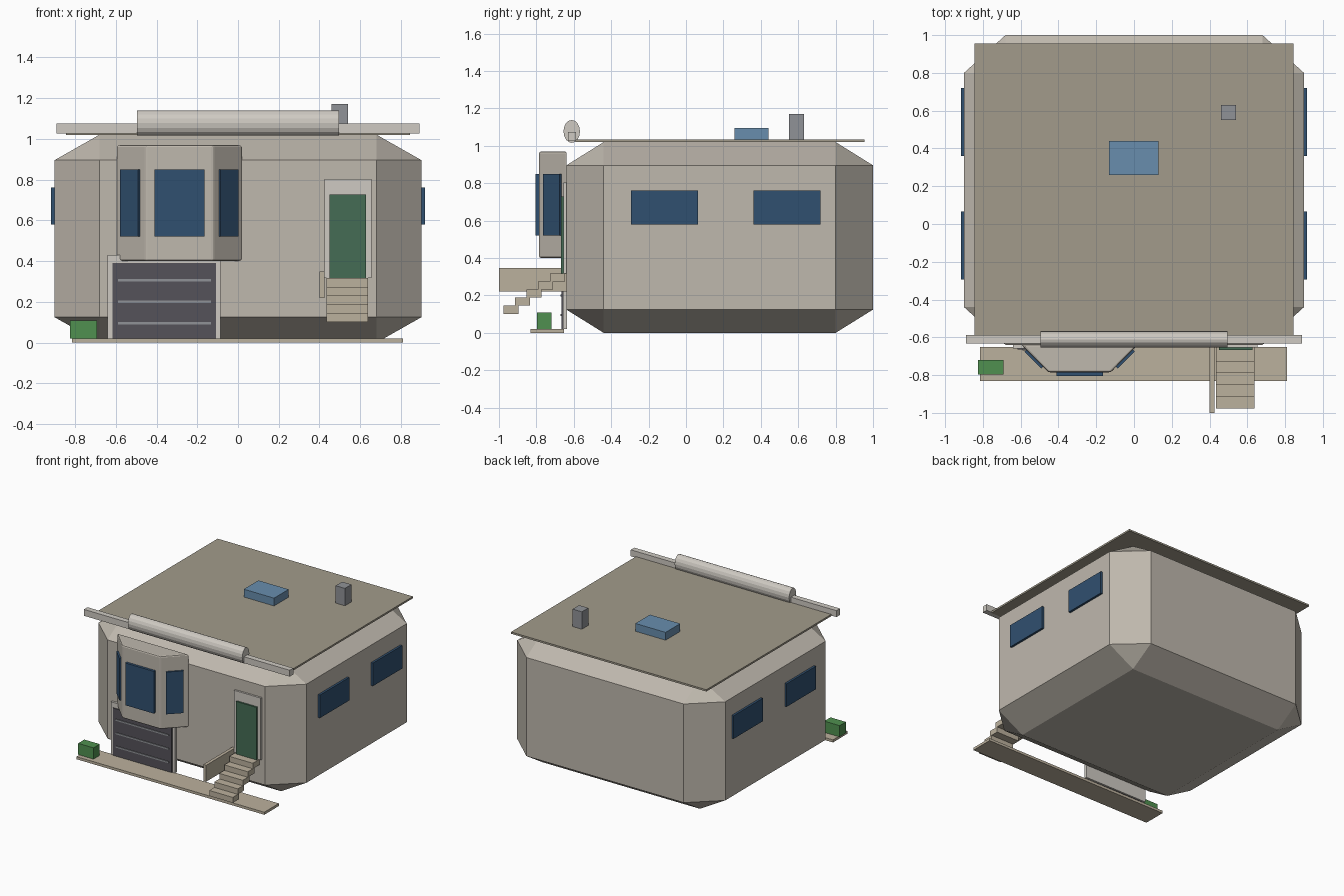
import bpy, bmesh, math
from mathutils import Matrix

if "Cube" in bpy.data.objects:
    bpy.data.objects.remove(bpy.data.objects["Cube"])


def material(name, rgb):
    m = bpy.data.materials.new(name)
    m.diffuse_color = (*rgb, 1)
    m.use_nodes = True
    m.node_tree.nodes["Principled BSDF"].inputs["Base Color"].default_value = m.diffuse_color
    return m


wall = material("wall", (0.52, 0.48, 0.42))
trim = material("trim", (0.62, 0.59, 0.54))
roof_m = material("roof", (0.36, 0.33, 0.26))
stone = material("stone", (0.50, 0.44, 0.34))
glass = material("glass", (0.03, 0.08, 0.16))
sky_glass = material("skylight_glass", (0.14, 0.27, 0.42))
door_m = material("green_door", (0.06, 0.15, 0.09))
dark = material("dark_grey", (0.09, 0.085, 0.10))
metal = material("metal", (0.28, 0.29, 0.31))
leaf = material("leaf", (0.08, 0.28, 0.08))


def finish(name, bm, mat):
    bmesh.ops.recalc_face_normals(bm, faces=bm.faces)
    me = bpy.data.meshes.new(name)
    bm.to_mesh(me)
    bm.free()
    me.materials.append(mat)
    ob = bpy.data.objects.new(name, me)
    bpy.context.collection.objects.link(ob)
    return ob


def box(name, x, y, z, mat, bevel=0):
    """Box from (min, max) ranges; bevel is a fraction of every dimension."""
    bm = bmesh.new()
    bmesh.ops.create_cube(bm, size=1)
    if bevel:
        bmesh.ops.bevel(bm, geom=bm.edges[:], offset=bevel, segments=1,
                        affect='EDGES', profile=0.5)
    bmesh.ops.scale(bm, verts=bm.verts, vec=(x[1] - x[0], y[1] - y[0], z[1] - z[0]))
    bmesh.ops.translate(bm, verts=bm.verts, vec=(sum(x) / 2, sum(y) / 2, sum(z) / 2))
    return finish(name, bm, mat)


# House shell with broad chamfers on every edge, and roof slab
box("house_body", (-0.9, 0.9), (-0.64, 1.0), (0.0, 1.02), wall, bevel=0.122)
box("roof_slab", (-0.845, 0.845), (-0.59, 0.955), (1.02, 1.034), roof_m)
box("skylight", (-0.132, 0.13), (0.26, 0.44), (1.03, 1.095), sky_glass)
box("chimney", (0.46, 0.54), (0.55, 0.63), (1.03, 1.17), metal)

# Front parapet bar and the rounded roll on it
box("parapet_bar", (-0.89, 0.89), (-0.632, -0.588), (1.025, 1.075), trim)
bm = bmesh.new()
bmesh.ops.create_cone(bm, cap_ends=True, segments=16, radius1=1, radius2=1, depth=0.99)
bmesh.ops.rotate(bm, verts=bm.verts, matrix=Matrix.Rotation(math.pi / 2, 3, 'Y'))
bmesh.ops.scale(bm, verts=bm.verts, vec=(1, 0.044, 0.061))
bmesh.ops.translate(bm, verts=bm.verts, vec=(0, -0.611, 1.077))
finish("parapet_roll", bm, trim)

# Bay: trapezoid plan extruded upward with softened edges
BX = -0.288
bm = bmesh.new()
plan = [(-0.31, -0.638), (0.31, -0.638), (0.165, -0.785), (-0.165, -0.785)]
face = bm.faces.new([bm.verts.new((BX + x, y, 0.4)) for x, y in plan])
ext = bmesh.ops.extrude_face_region(bm, geom=[face])
bmesh.ops.translate(bm, verts=[v for v in ext["geom"] if isinstance(v, bmesh.types.BMVert)],
                    vec=(0, 0, 0.57))
bmesh.ops.recalc_face_normals(bm, faces=bm.faces)
bmesh.ops.bevel(bm, geom=bm.edges[:], offset=0.01, segments=2, affect='EDGES', profile=0.5)
finish("bay", bm, wall)

# Bay windows
box("bay_window_front", (BX - 0.123, BX + 0.123), (-0.805, -0.78), (0.52, 0.85), glass)
for side, s in (("left", -1), ("right", 1)):
    w = box("bay_window_" + side, (-0.063, 0.063), (-0.01, 0.01), (0.52, 0.85), glass)
    w.location = (BX + s * 0.24, -0.713, 0)
    w.rotation_euler.z = s * math.radians(45)

# Side windows, mirrored
for side, s in (("left", -1), ("right", 1)):
    for i, y in enumerate((-0.115, 0.54)):
        box(f"side_window_{side}_{i + 1}", sorted((s * 0.895, s * 0.917)),
            (y - 0.18, y + 0.18), (0.58, 0.76), glass)

# Garage
box("garage_frame", (-0.64, -0.085), (-0.658, -0.635), (0.02, 0.43), trim)
box("garage_door", (-0.617, -0.108), (-0.665, -0.645), (0.02, 0.39), dark)
for i, z in enumerate((0.095, 0.2, 0.305)):
    box(f"garage_strip_{i + 1}", (-0.59, -0.133), (-0.67, -0.66), (z - 0.006, z + 0.006), metal)

# Front door
box("door_frame", (0.425, 0.655), (-0.655, -0.635), (0.318, 0.803), trim)
box("front_door", (0.45, 0.628), (-0.668, -0.645), (0.316, 0.728), door_m)

# Steps and low side wall
for i in range(5):
    y, z = -0.976 + 0.062 * i, 0.102 + 0.043 * i
    box(f"step_{i + 1}", (0.435, 0.638), (y, y + 0.08), (z, z + 0.043), stone)
box("stair_wall", (0.4, 0.425), (-1.0, -0.638), (0.22, 0.348), stone)

# Pavement and planter
box("pavement", (-0.815, 0.81), (-0.832, -0.652), (0.0, 0.02), stone)
box("planter", (-0.825, -0.692), (-0.797, -0.72), (0.02, 0.108), leaf)
